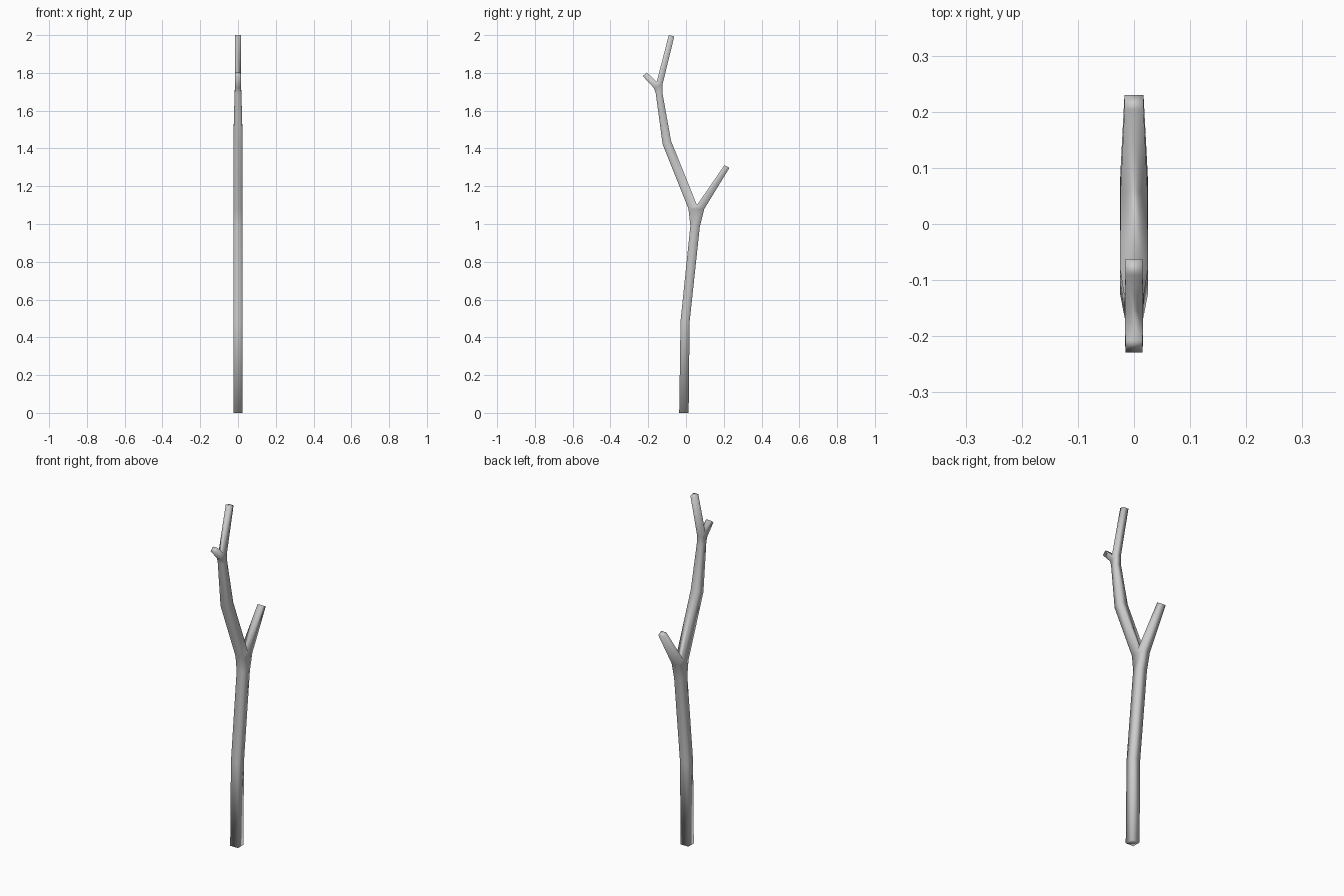
import bpy
import bmesh

if "Cube" in bpy.data.objects:
    bpy.data.objects.remove(bpy.data.objects["Cube"])

# Side profile points: name -> (y, z, half thickness in x)
P = {
    # trunk
    "base_l": (-0.036, 0.0, 0.025), "base_r": (0.014, 0.0, 0.025),
    "mid_l": (-0.029, 0.485, 0.025), "mid_r": (0.019, 0.48, 0.025),
    "neck_l": (0.023, 0.99, 0.025), "neck_r": (0.073, 0.985, 0.025),
    # lower fork
    "fork_l": (0.013, 1.08, 0.025), "fork_r": (0.097, 1.08, 0.024),
    "fork_c": (0.058, 1.10, 0.024),
    "twig_l": (0.204, 1.312, 0.017), "twig_r": (0.230, 1.297, 0.017),
    # upper limb
    "bend_l": (-0.124, 1.423, 0.025), "bend_r": (-0.079, 1.44, 0.025),
    "top_l": (-0.160, 1.69, 0.018), "top_r": (-0.124, 1.69, 0.018),
    # upper fork
    "split_l": (-0.170, 1.72, 0.016), "split_r": (-0.124, 1.74, 0.016),
    "split_c": (-0.155, 1.753, 0.016),
    "stub_l": (-0.229, 1.783, 0.0155), "stub_r": (-0.207, 1.802, 0.0155),
    "tip_l": (-0.091, 2.0, 0.015), "tip_r": (-0.062, 1.993, 0.015),
}

# Flat cells making up the side outline
cells = [
    "base_l base_r mid_r mid_l",
    "mid_l mid_r neck_r neck_l",
    "neck_l neck_r fork_r fork_l", "fork_l fork_r fork_c",
    "fork_c fork_r twig_r twig_l",
    "fork_l fork_c bend_r bend_l",
    "bend_l bend_r top_r top_l",
    "top_l top_r split_r split_l", "split_l split_r split_c",
    "split_l split_c stub_r stub_l",
    "split_c split_r tip_r tip_l",
]

bm = bmesh.new()
pos = {k: bm.verts.new((h, y, z)) for k, (y, z, h) in P.items()}
neg = {k: bm.verts.new((-h, y, z)) for k, (y, z, h) in P.items()}

# Both side skins; edges used once form the rim
edges = {}
for cell in cells:
    names = cell.split()
    bm.faces.new([pos[n] for n in names])
    bm.faces.new([neg[n] for n in reversed(names)])
    for a, b in zip(names, names[1:] + names[:1]):
        edges.setdefault(frozenset((a, b)), []).append((a, b))

# Rim and end caps
for uses in edges.values():
    if len(uses) == 1:
        a, b = uses[0]
        bm.faces.new((pos[b], pos[a], neg[a], neg[b]))

bmesh.ops.recalc_face_normals(bm, faces=bm.faces)
for f in bm.faces:
    f.smooth = True

mesh = bpy.data.meshes.new("forked_branch")
bm.to_mesh(mesh)
bm.free()
obj = bpy.data.objects.new("forked_branch", mesh)
bpy.context.collection.objects.link(obj)
